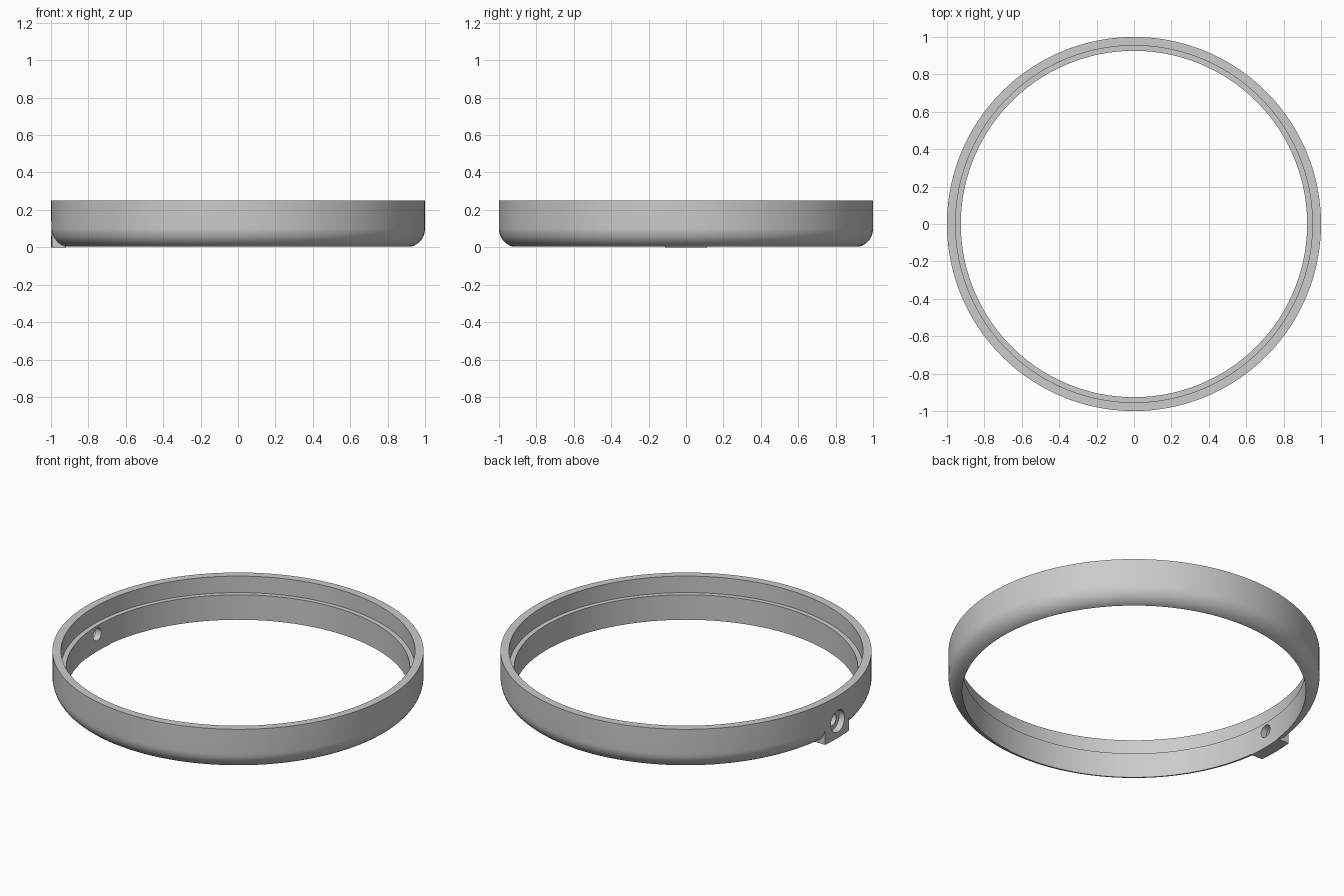
import bpy, bmesh, math

cube = bpy.data.objects.get("Cube")
if cube:
    bpy.data.objects.remove(cube, do_unlink=True)

R_OUT, R_LEDGE, R_IN = 1.0, 0.954, 0.926   # radii of the wall
TOP, LEDGE = 0.25, 0.152                   # heights of rim and inner step
FILLET = 0.1                               # rounding of the lower outer edge
PAD = 0.112                                # half width of the screw pad
HOLE_Z = 0.1

grey = bpy.data.materials.new("satin_grey")
grey.use_nodes = True
grey.diffuse_color = (0.6, 0.6, 0.6, 1)
grey.node_tree.nodes["Principled BSDF"].inputs["Base Color"].default_value = (0.6, 0.6, 0.6, 1)

# Wall sections as (radius, z): rounded for the ring, square for the pad
upper = [(R_IN, LEDGE), (R_LEDGE, LEDGE), (R_LEDGE, TOP), (R_OUT, TOP)]
STEPS = 12
end = math.acos((R_IN - (R_OUT - FILLET)) / FILLET)
arc = [(R_OUT - FILLET + FILLET * math.cos(end * i / STEPS),
        FILLET - FILLET * math.sin(end * i / STEPS)) for i in range(STEPS + 1)]
rounded = upper + arc
square = upper + [arc[0]] + [(R_OUT, 0)] * (STEPS - 1) + [(R_IN, 0)]


def row_at_angle(section, t):
    return [(-r * math.cos(t), r * math.sin(t), z) for r, z in section]


def row_at_y(section, y):
    return [(-math.sqrt(r * r - y * y), y, z) for r, z in section]


# Ring: rounded sections around, square sections across the pad
a = math.asin(PAD)
N = 144
rows = [row_at_y(rounded, PAD)]
rows += [row_at_angle(rounded, a + (2 * math.pi - 2 * a) * i / N) for i in range(1, N)]
rows.append(row_at_y(rounded, -PAD))
rows += [row_at_y(square, -PAD + 2 * PAD * i / 6) for i in range(7)]

bm = bmesh.new()
grid = [[bm.verts.new(p) for p in row] for row in rows]
count = len(rounded)
for i, row in enumerate(grid):
    nxt = grid[(i + 1) % len(grid)]
    for j in range(count):
        k = (j + 1) % count
        bm.faces.new((row[j], row[k], nxt[k], nxt[j]))
bmesh.ops.remove_doubles(bm, verts=bm.verts, dist=1e-5)
bmesh.ops.recalc_face_normals(bm, faces=bm.faces)
mesh = bpy.data.meshes.new("ring")
bm.to_mesh(mesh)
bm.free()
mesh.materials.append(grey)
ring = bpy.data.objects.new("ring", mesh)
bpy.context.collection.objects.link(ring)


# Screw hole with a wider recess on the outside
def bore(name, radius, x0, x1):
    bpy.ops.mesh.primitive_cylinder_add(
        vertices=40, radius=radius, depth=x1 - x0,
        location=((x0 + x1) / 2, 0, HOLE_Z), rotation=(0, math.pi / 2, 0))
    cutter = bpy.context.object
    cutter.name = name
    cutter.hide_render = True
    cutter.data.materials.append(grey)
    bpy.ops.object.select_all(action='DESELECT')
    ring.select_set(True)
    bpy.context.view_layer.objects.active = ring
    mod = ring.modifiers.new(name, 'BOOLEAN')
    mod.operation = 'DIFFERENCE'
    mod.solver = 'EXACT'
    mod.object = cutter
    bpy.ops.object.modifier_apply(modifier=name)
    bpy.data.objects.remove(cutter, do_unlink=True)


bore("screw_recess", 0.065, -1.1, -0.962)
bore("screw_hole", 0.037, -1.1, -0.85)

bpy.ops.object.shade_smooth_by_angle(angle=math.radians(30))
